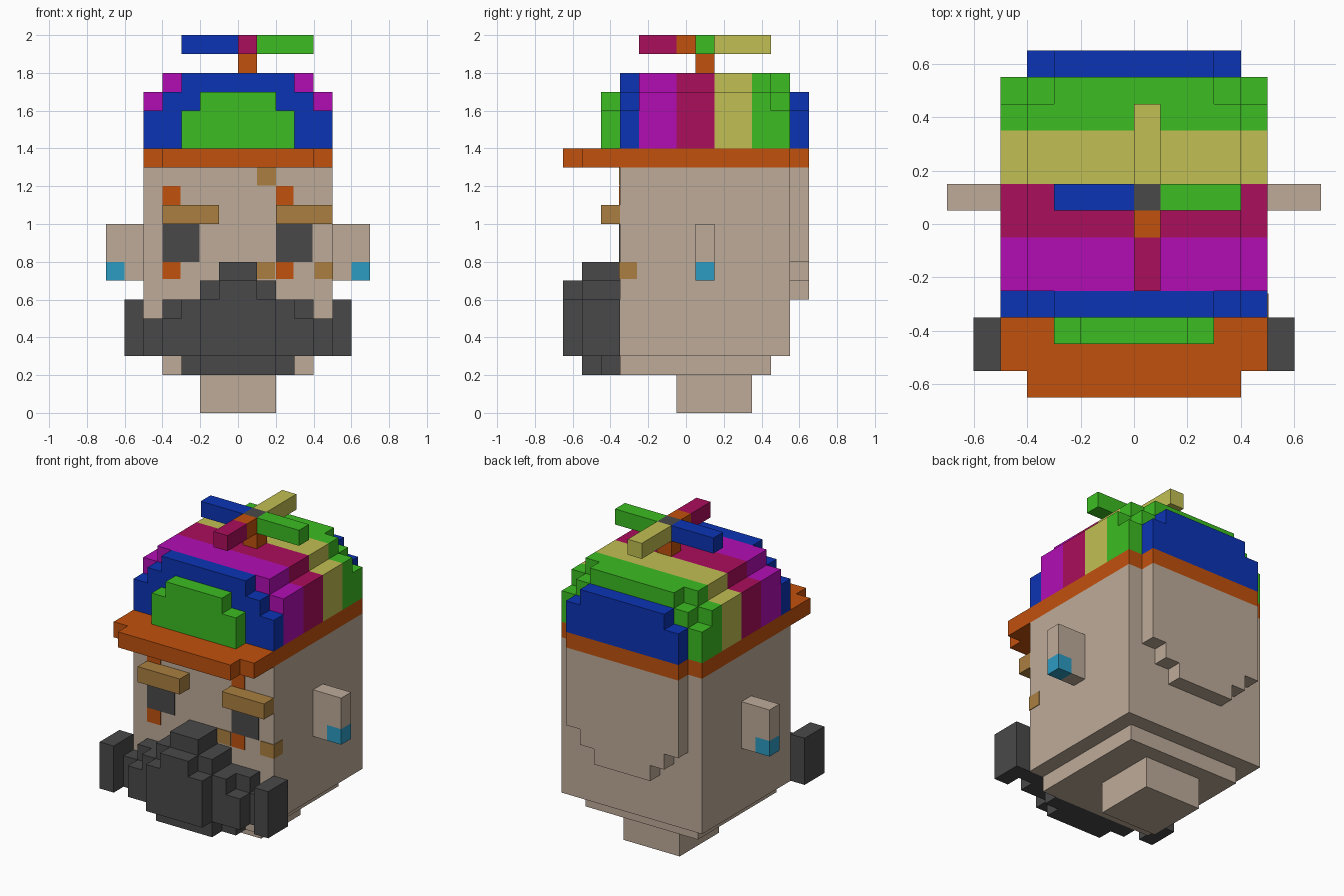
import bpy, bmesh
from mathutils import Vector

cube = bpy.data.objects.get("Cube")
if cube:
    bpy.data.objects.remove(cube, do_unlink=True)


def material(name, rgb):
    linear = [((c / 255 + 0.055) / 1.055) ** 2.4 if c > 10 else c / 3295 for c in rgb]
    m = bpy.data.materials.new(name)
    m.use_nodes = True
    m.diffuse_color = (*linear, 1)
    m.node_tree.nodes["Principled BSDF"].inputs["Base Color"].default_value = (*linear, 1)
    return m


skin = material("skin beige", (190, 171, 153))
dark = material("charcoal", (73, 73, 73))
orange = material("orange", (193, 81, 13))
blue = material("blue", (12, 52, 181))
green = material("green", (60, 188, 34))
magenta = material("magenta", (178, 13, 180))
crimson = material("crimson", (171, 14, 92))
yellow = material("yellow", (193, 191, 82))
ochre = material("ochre", (170, 127, 65))
cyan = material("cyan", (44, 155, 193))


def prism(name, mat, outline, direction):
    """Extrude a closed outline along a direction."""
    bm = bmesh.new()
    face = bm.faces.new([bm.verts.new(p) for p in outline])
    moved = bmesh.ops.extrude_face_region(bm, geom=[face], use_keep_orig=True)["geom"]
    verts = [v for v in moved if isinstance(v, bmesh.types.BMVert)]
    bmesh.ops.translate(bm, verts=verts, vec=Vector(direction))
    bmesh.ops.recalc_face_normals(bm, faces=bm.faces)
    bmesh.ops.dissolve_limit(bm, angle_limit=0.01, verts=bm.verts, edges=bm.edges)
    mesh = bpy.data.meshes.new(name)
    bm.to_mesh(mesh)
    bm.free()
    mesh.materials.append(mat)
    obj = bpy.data.objects.new(name, mesh)
    bpy.context.collection.objects.link(obj)
    return obj


def box(name, mat, x, y, z):
    outline = [(a, b, z[0]) for a, b in ((x[0], y[0]), (x[1], y[0]), (x[1], y[1]), (x[0], y[1]))]
    return prism(name, mat, outline, (0, 0, z[1] - z[0]))


def stepped(columns):
    """Mirrored stepped outline from (half width, low, high) columns, centre outwards."""
    top, bottom, inner = [], [], 0
    for half, low, high in columns:
        top += [(inner, high), (half, high)]
        bottom += [(inner, low), (half, low)]
        inner = half
    right = top[1:] + bottom[:0:-1]
    return right + [(-x, v) for x, v in reversed(right)]


def slab(name, mat, columns, y0, y1):
    return prism(name, mat, [(x, y0, z) for x, z in stepped(columns)], (0, y1 - y0, 0))


# Head
box("neck", skin, (-.2, .2), (-.05, .35), (0, .2))
box("jaw", skin, (-.4, .4), (-.35, .45), (.2, .3))
box("head", skin, (-.5, .5), (-.35, .55), (.3, 1.3))
slab("back_of_head", skin, [(.2, .6, 1.3), (.3, .7, 1.3), (.4, .8, 1.3)], .55, .65)

# Ears with earrings, and the outer whisker tufts
for side, s in (("left", 1), ("right", -1)):
    def span(a, b):
        return tuple(sorted((a * s, b * s)))
    box(side + "_ear", skin, span(.5, .7), (.05, .15), (.8, 1))
    box(side + "_ear_lobe", skin, span(.5, .6), (.05, .15), (.7, .8))
    box(side + "_earring", cyan, span(.6, .7), (.05, .15), (.7, .8))
    box(side + "_whisker", dark, span(.5, .6), (-.55, -.35), (.3, .6))

# Beard in three layers
slab("beard_back", dark, [(.1, .2, .8), (.2, .2, .7), (.3, .2, .6), (.4, .3, .6), (.5, .3, .5)], -.45, -.35)
slab("beard_middle", dark, [(.1, .2, .8), (.2, .2, .7), (.3, .3, .6), (.4, .3, .5)], -.55, -.45)
slab("beard_front", dark, [(.1, .3, .7), (.2, .3, .6)], -.65, -.55)

# Eyes, brows and painted face marks
PAINT = (-.354, -.345)
for side, x in (("right", -.4), ("left", .2)):
    box(side + "_eye", dark, (x, x + .195), PAINT, (.8, 1))
    box(side + "_brow", ochre, (x, x + .3), (-.45, -.35), (1, 1.1))
    box(side + "_upper_mark", orange, (x, x + .095), PAINT, (1.1, 1.2))
    box(side + "_lower_mark", orange, (x, x + .095), PAINT, (.71, .8))
box("forehead_mark", ochre, (.1, .2), PAINT, (1.205, 1.3))
box("cheek_mark", ochre, (.1, .195), PAINT, (.71, .8))
box("side_cheek_mark", ochre, (.405, .504), (-.354, -.26), (.71, .8))

# Hat brim
brim = stepped([(.4, -.65, .65), (.5, -.55, .55)])
prism("hat_brim", orange, [(x, y, 1.3) for x, y in brim], (0, 0, .1))

# Hat crown in striped slices
def crown(*steps):
    return [(half, 1.4, high) for half, high in steps]


tall = crown((.4, 1.8), (.5, 1.7))
rounded = crown((.3, 1.8), (.4, 1.7), (.5, 1.6))
slab("hat_front_panel", green, crown((.2, 1.7), (.3, 1.6)), -.45, -.35)
slab("hat_blue_stripe", blue, rounded, -.35, -.25)
slab("hat_magenta_stripe", magenta, tall, -.25, -.05)
slab("hat_crimson_stripe", crimson, tall, -.05, .15)
slab("hat_yellow_stripe", yellow, tall, .15, .35)
slab("hat_green_stripe", green, tall, .35, .45)
slab("hat_green_edge", green, rounded, .45, .55)
slab("hat_back_panel", blue, crown((.3, 1.7), (.4, 1.6)), .55, .65)

# Propeller
MID_X, MID_Y, BLADE = (0, .1), (.05, .15), (1.9, 2)
box("propeller_stem", orange, MID_X, MID_Y, (1.8, 1.9))
box("propeller_hub", dark, MID_X, MID_Y, BLADE)
box("right_blade", blue, (-.3, 0), MID_Y, BLADE)
box("left_blade", green, (.1, .4), MID_Y, BLADE)
box("back_blade", yellow, MID_X, (.15, .45), BLADE)
box("front_blade_root", orange, MID_X, (-.05, .05), BLADE)
box("front_blade", crimson, MID_X, (-.25, -.05), BLADE)
